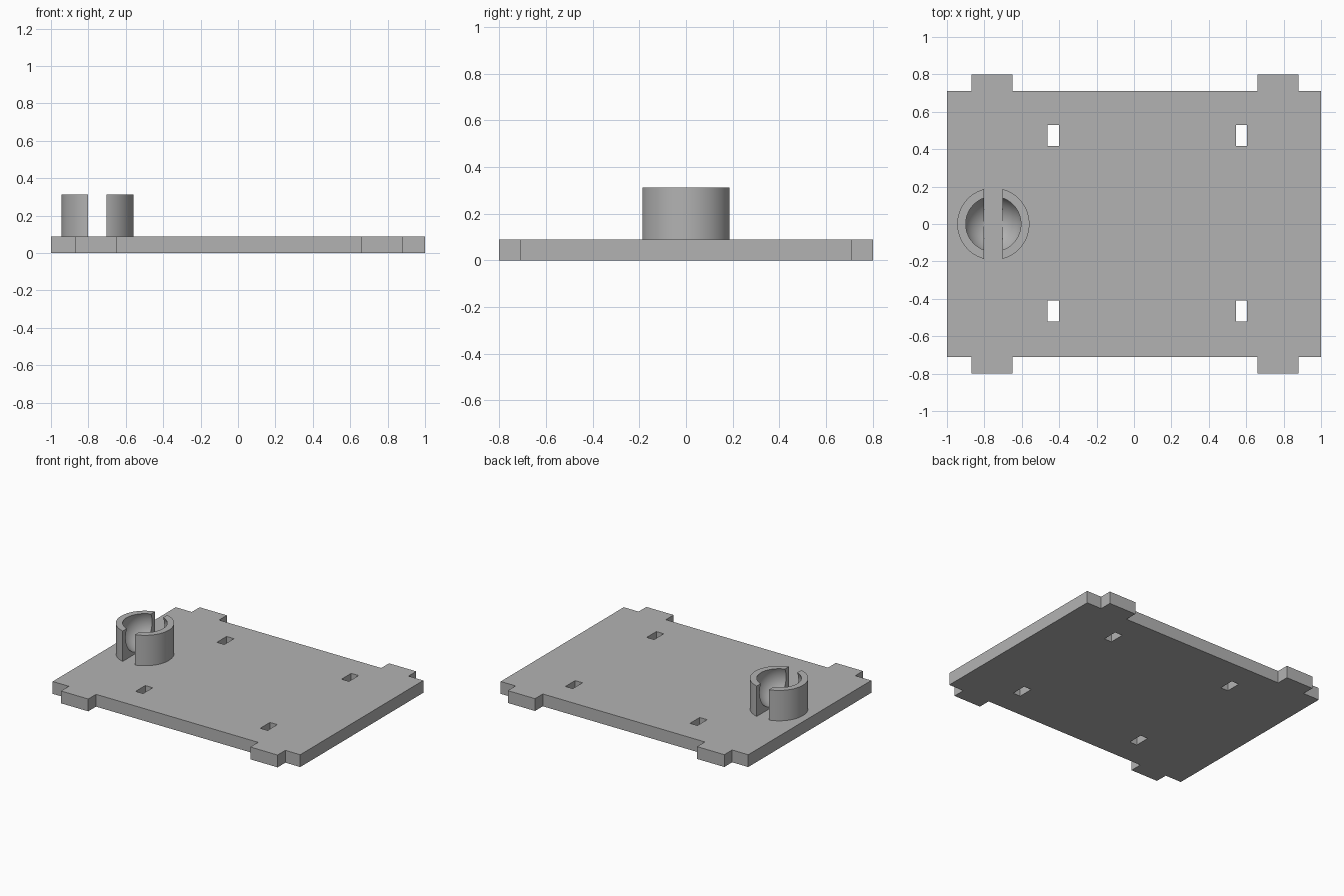
import bpy, bmesh, math

cube = bpy.data.objects.get("Cube")
if cube:
    bpy.data.objects.remove(cube, do_unlink=True)

grey = bpy.data.materials.new("plain grey")
grey.use_nodes = True
GREY = (0.45, 0.45, 0.45, 1)
grey.diffuse_color = GREY
grey.node_tree.nodes["Principled BSDF"].inputs["Base Color"].default_value = GREY

PLATE_TOP = 0.09
RIM_TOP = 0.312
SOCKET_X = -0.752


def finish(bm, name):
    bmesh.ops.recalc_face_normals(bm, faces=bm.faces)
    mesh = bpy.data.meshes.new(name)
    bm.to_mesh(mesh)
    bm.free()
    mesh.materials.append(grey)
    obj = bpy.data.objects.new(name, mesh)
    bpy.context.collection.objects.link(obj)
    return obj


def box(name, x0, x1, y0, y1, z0, z1):
    bm = bmesh.new()
    bmesh.ops.create_cube(bm, size=1)
    for v in bm.verts:
        v.co.x = x1 if v.co.x > 0 else x0
        v.co.y = y1 if v.co.y > 0 else y0
        v.co.z = z1 if v.co.z > 0 else z0
    return finish(bm, name)


def activate(obj):
    bpy.ops.object.select_all(action="DESELECT")
    obj.select_set(True)
    bpy.context.view_layer.objects.active = obj


def cut(target, cutter):
    cutter.hide_render = True
    mod = target.modifiers.new("cut", "BOOLEAN")
    mod.operation = "DIFFERENCE"
    mod.solver = "EXACT"
    mod.object = cutter
    activate(target)
    bpy.ops.object.modifier_apply(modifier=mod.name)
    bpy.data.objects.remove(cutter, do_unlink=True)


# Base plate with two tabs on the front and back edges
edge, tab = 0.71, 0.80
back = [(-1, edge)]
for x0, x1 in ((-0.87, -0.65), (0.66, 0.88)):
    back += [(x0, edge), (x0, tab), (x1, tab), (x1, edge)]
back.append((1, edge))
outline = back + [(x, -y) for x, y in reversed(back)]
bm = bmesh.new()
face = bm.faces.new([bm.verts.new((x, y, 0)) for x, y in outline])
top = bmesh.ops.extrude_face_region(bm, geom=[face])["geom"]
bmesh.ops.translate(bm, vec=(0, 0, PLATE_TOP),
                    verts=[g for g in top if isinstance(g, bmesh.types.BMVert)])
plate = finish(bm, "base_plate")

# Four rectangular slots through the plate
for x in (-0.432, 0.575):
    for y in (-0.466, 0.472):
        cut(plate, box("slot_cutter", x - 0.03, x + 0.03, y - 0.056, y + 0.056, -0.1, 0.2))

# Ball socket: cylinder hollowed by a sphere, split by a straight gap
z0 = PLATE_TOP - 0.02
bm = bmesh.new()
bmesh.ops.create_cone(bm, cap_ends=True, segments=96, radius1=0.193,
                      radius2=0.193, depth=RIM_TOP - z0)
bmesh.ops.translate(bm, vec=(SOCKET_X, 0, (RIM_TOP + z0) / 2), verts=bm.verts)
socket = finish(bm, "ball_socket")

bm = bmesh.new()
bmesh.ops.create_uvsphere(bm, u_segments=96, v_segments=48, radius=0.16)
bmesh.ops.translate(bm, vec=(SOCKET_X, 0, 0.25), verts=bm.verts)
cut(socket, finish(bm, "ball_cutter"))
cut(socket, box("gap_cutter", -0.801, -0.702, -0.3, 0.3, 0, 0.5))

activate(socket)
bpy.ops.object.shade_smooth_by_angle(angle=math.radians(30))
